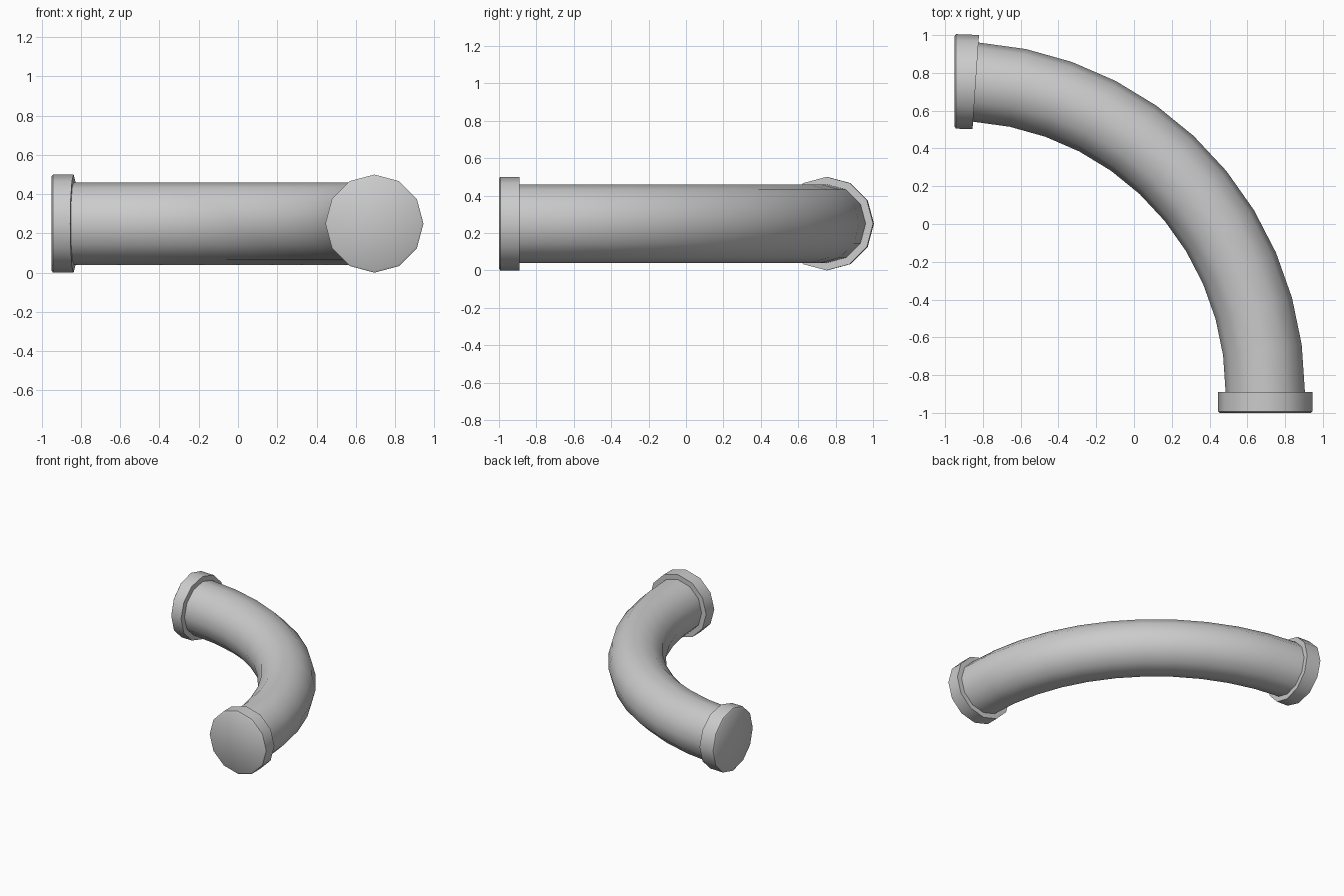
import bpy, bmesh
from math import sin, cos, pi, radians

if "Cube" in bpy.data.objects:
    bpy.data.objects.remove(bpy.data.objects["Cube"])

SIDES = 12
CX, CY, CZ = -0.95, -0.89, 0.25      # centre of the bend
BEND = 1.645                         # bend radius
STEP = pi / 23                       # angle between pipe rings
PIPE_R, COLLAR_R = 0.21, 0.25


def ring(bm, angle, radius, shift=0.0):
    """Circle of vertices across the bend at an angle, shifted along the tangent."""
    px = CX + BEND * cos(angle) - shift * sin(angle)
    py = CY + BEND * sin(angle) + shift * cos(angle)
    verts = []
    for i in range(SIDES):
        a = 2 * pi * i / SIDES
        r = radius * cos(a)
        verts.append(bm.verts.new((px + r * cos(angle), py + r * sin(angle),
                                   CZ + radius * sin(a))))
    return verts


def sweep(name, specs, cap=False):
    """Skin consecutive rings, optionally closing the last one."""
    bm = bmesh.new()
    rings = [ring(bm, *s) for s in specs]
    for a, b in zip(rings, rings[1:]):
        for i in range(SIDES):
            j = (i + 1) % SIDES
            bm.faces.new((a[i], a[j], b[j], b[i]))
    if cap:
        bm.faces.new(rings[-1])
    bmesh.ops.recalc_face_normals(bm, faces=bm.faces)
    mesh = bpy.data.meshes.new(name)
    bm.to_mesh(mesh)
    bm.free()
    obj = bpy.data.objects.new(name, mesh)
    bpy.context.collection.objects.link(obj)
    bpy.ops.object.select_all(action='DESELECT')
    obj.select_set(True)
    bpy.context.view_layer.objects.active = obj
    bpy.ops.object.shade_smooth_by_angle(angle=radians(50))
    return obj


# Curved pipe between the two collars
sweep("bent_pipe", [(i * STEP, PIPE_R) for i in range(12)])

# Straight collar at the front end
sweep("front_collar", [(0, PIPE_R), (0, COLLAR_R), (0, COLLAR_R, -0.103),
                       (0, COLLAR_R - 0.01, -0.11)], cap=True)

# Slightly wedge-shaped collar at the left end
last = 11 * STEP
sweep("left_collar", [(last, PIPE_R), (last, COLLAR_R), (pi / 2, COLLAR_R, -0.007),
                      (pi / 2, COLLAR_R - 0.01)], cap=True)
